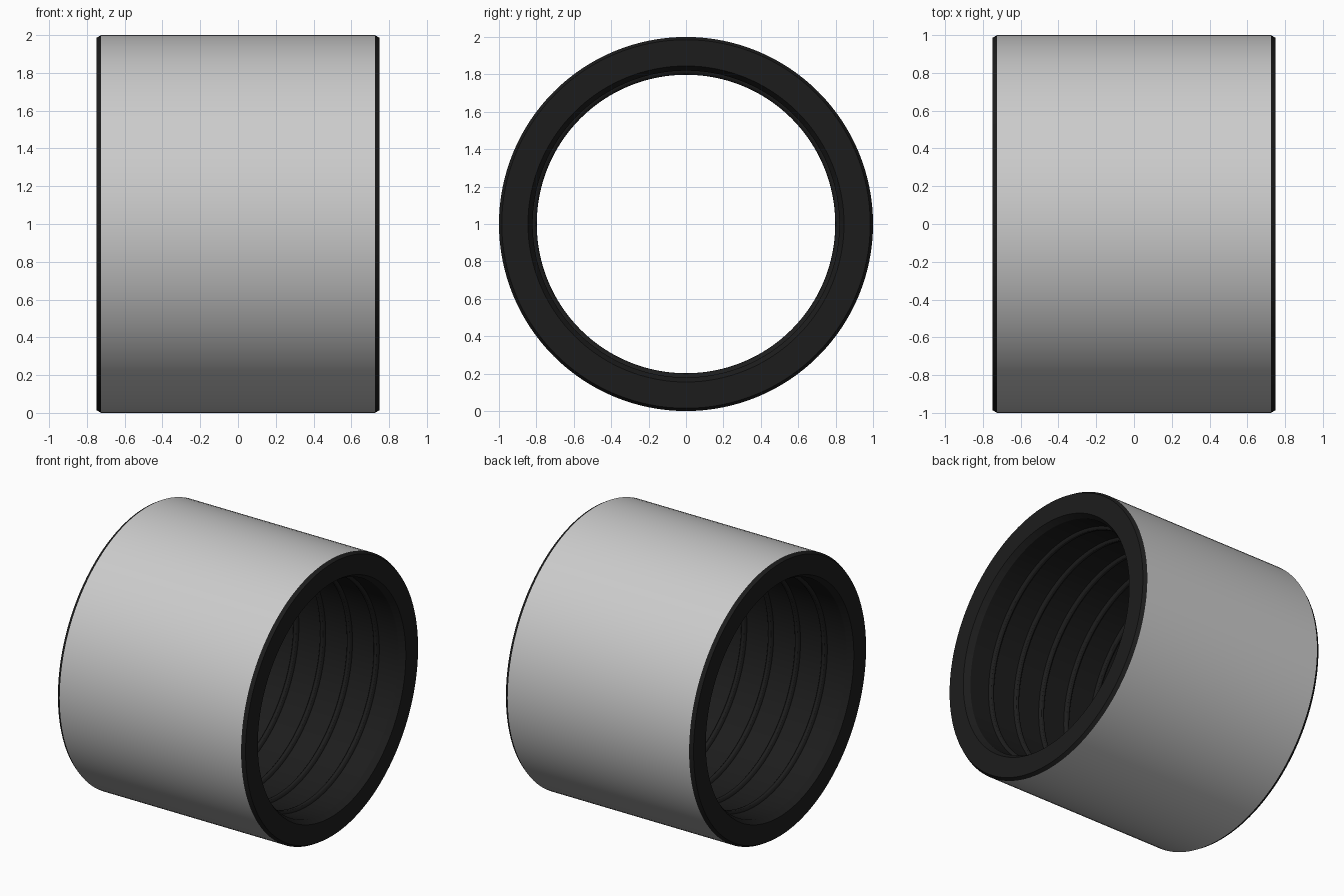
import bpy, bmesh, math
from mathutils import Matrix, Vector

if "Cube" in bpy.data.objects:
    bpy.data.objects.remove(bpy.data.objects["Cube"])

SEG = 128
dark = bpy.data.materials.new("dark_lining")
dark.diffuse_color = (0.012, 0.012, 0.012, 1)
dark.use_nodes = True
dark.node_tree.nodes["Principled BSDF"].inputs["Base Color"].default_value = dark.diffuse_color


def lathe(name, profile, closed=False, mat=None):
    """Revolve (x, radius) points around the horizontal axis at z = 1."""
    bm = bmesh.new()
    rings = []
    for x, r in profile:
        rings.append([bm.verts.new((x, r * math.cos(a), 1 + r * math.sin(a)))
                      for a in (2 * math.pi * i / SEG for i in range(SEG))])
    pairs = list(zip(rings, rings[1:]))
    if closed:
        pairs.append((rings[-1], rings[0]))
    for a, b in pairs:
        for i in range(SEG):
            j = (i + 1) % SEG
            bm.faces.new((a[i], b[i], b[j], a[j]))
    if closed:
        bmesh.ops.recalc_face_normals(bm, faces=bm.faces)
    else:
        # open sleeve: make the normals face away from the axis
        bm.normal_update()
        f = bm.faces[:][0]
        c = f.calc_center_median()
        if f.normal.dot(Vector((0, c.y, c.z - 1))) < 0:
            bmesh.ops.reverse_faces(bm, faces=bm.faces)
    me = bpy.data.meshes.new(name)
    bm.to_mesh(me)
    bm.free()
    ob = bpy.data.objects.new(name, me)
    bpy.context.collection.objects.link(ob)
    if mat:
        me.materials.append(mat)
    bpy.ops.object.select_all(action='DESELECT')
    ob.select_set(True)
    bpy.context.view_layer.objects.active = ob
    bpy.ops.object.shade_smooth_by_angle(angle=math.radians(30))
    return ob


# Grey outer skin, open at both ends where it meets the lining
lathe("outer_sleeve", [(-0.725, 1.0), (0.725, 1.0)])

# Dark lining: end chamfers, end faces, and a bore with six raised ribs
half = [(-0.725, 1.0), (-0.75, 0.985), (-0.75, 0.845), (-0.71, 0.82)]
bore = []
for k in range(6):
    c = -0.75 + 1.5 * (k + 1) / 7
    for i in range(7):
        a = math.pi * i / 6
        bore.append((c - 0.02 * math.cos(a), 0.82 - 0.022 * math.sin(a)))
profile = half + bore + [(-x, r) for x, r in reversed(half)]

lining = lathe("ribbed_lining", profile, mat=dark)

# Turn the lining's normals toward the bore and the ends
bm = bmesh.new()
bm.from_mesh(lining.data)
bm.normal_update()
end = max(bm.faces, key=lambda f: f.calc_center_median().x)
if end.normal.x < 0:
    bmesh.ops.reverse_faces(bm, faces=bm.faces)
bm.to_mesh(lining.data)
bm.free()
